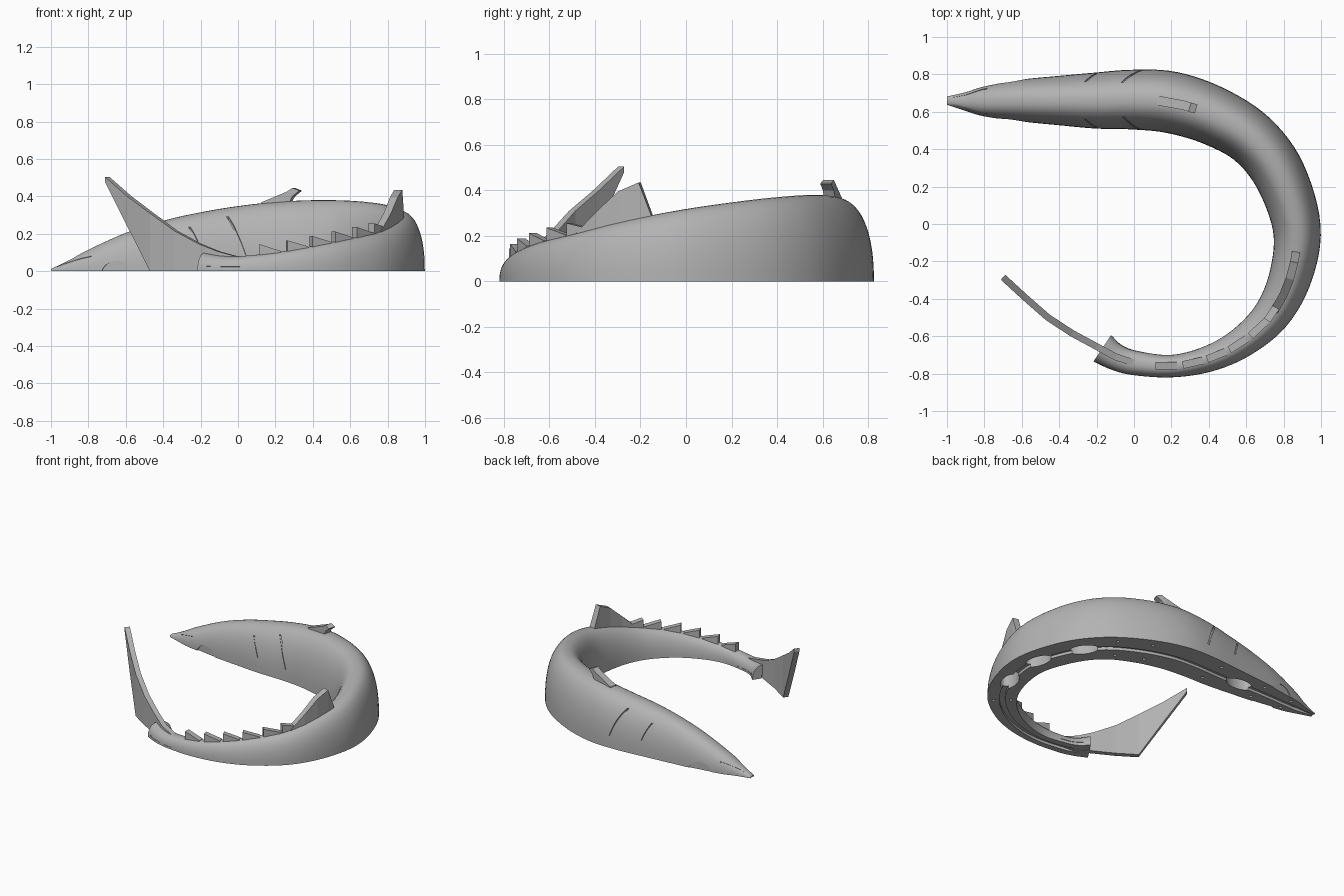
import bpy, bmesh
from math import sin, cos, pi, atan2
from mathutils import Vector, Matrix

if "Cube" in bpy.data.objects:
    bpy.data.objects.remove(bpy.data.objects["Cube"], do_unlink=True)

grey = bpy.data.materials.new("plain grey")
grey.use_nodes = True
grey.diffuse_color = (0.45, 0.45, 0.45, 1)
grey.node_tree.nodes["Principled BSDF"].inputs["Base Color"].default_value = grey.diffuse_color

# Body stations from snout to tail: x, y, half width, height
STATIONS = [Vector(s) for s in (
    (-1, .66, .022, .012), (-.9, .655, .05, .06), (-.8, .655, .08, .115),
    (-.6, .66, .112, .205), (-.4, .66, .132, .27), (-.2, .66, .15, .315),
    (0, .665, .16, .348), (.2, .65, .165, .37), (.42, .58, .158, .38),
    (.63, .455, .147, .375), (.78, .26, .14, .355), (.87, -.02, .128, .315),
    (.84, -.27, .115, .265), (.74, -.48, .1, .21), (.58, -.63, .083, .172),
    (.4, -.72, .07, .135), (.2, -.76, .06, .1), (0, -.742, .066, .08),
    (-.1, -.71, .072, .085), (-.17, -.665, .085, .1))]
LAST = len(STATIONS) - 1


def station(t):
    """Smooth interpolation along the stations."""
    t = max(0, min(LAST, t))
    i = min(int(t), LAST - 1)
    f = t - i
    p = [STATIONS[max(0, min(LAST, k))] for k in range(i - 1, i + 3)]
    m1, m2 = (p[2] - p[0]) / 2, (p[3] - p[1]) / 2
    return (p[1] * (2*f**3 - 3*f**2 + 1) + m1 * (f**3 - 2*f**2 + f)
            + p[2] * (3*f**2 - 2*f**3) + m2 * (f**3 - f**2))


def frame(t):
    """Centre, tangent and sideways direction at t."""
    s = station(t)
    d = station(t + .05) - station(t - .05)
    d = Vector((d.x, d.y, 0)).normalized()
    return Vector((s.x, s.y, 0)), d, Vector((-d.y, d.x, 0)), s.z, s.w


def skin(t, a, side=1, scale=1):
    """Point on the rounded back at angle a above the flat base."""
    c, d, n, w, h = frame(t)
    u = abs(cos(a)) ** .87 * (1 if cos(a) >= 0 else -1)
    v = max(0, sin(a)) ** .87
    return c + (n * w * u * side + Vector((0, 0, h * v))) * scale


def loft(name, rings, collection=None):
    """Closed solid through rings of equal point count."""
    bm = bmesh.new()
    rows = [[bm.verts.new(p) for p in ring] for ring in rings]
    n = len(rows[0])
    for r, q in zip(rows, rows[1:]):
        for i in range(n):
            bm.faces.new((r[i], r[(i + 1) % n], q[(i + 1) % n], q[i]))
    bm.faces.new(rows[0])
    bm.faces.new(rows[-1])
    return finish(name, bm, collection)


def finish(name, bm, collection=None):
    bmesh.ops.recalc_face_normals(bm, faces=bm.faces)
    mesh = bpy.data.meshes.new(name)
    bm.to_mesh(mesh)
    bm.free()
    mesh.materials.append(grey)
    ob = bpy.data.objects.new(name, mesh)
    (collection or bpy.context.scene.collection).objects.link(ob)
    ob.hide_render = collection is not None
    return ob


def plate(name, points, half):
    """Thin upright fin through (x, y, low z, high z) points."""
    rings = []
    for i, (x, y, lo, hi) in enumerate(points):
        a, b = points[max(0, i - 1)], points[min(len(points) - 1, i + 1)]
        n = Vector((a[1] - b[1], b[0] - a[0], 0)).normalized() * half
        p = Vector((x, y, 0))
        rings.append([p + n * k + Vector((0, 0, z))
                      for k, z in ((-1, lo), (1, lo), (1, hi), (-1, hi))])
    return loft(name, rings)


def back_fin(name, points, half):
    """Fin following the body: (t, low z, high z)."""
    return plate(name, [(*station(t).xy, lo, hi) for t, lo, hi in points], half)


# Body with a flat base and a shallow centre channel
rings = []
for k in range(LAST * 6 + 1):
    t = k / 6
    c, d, n, w, h = frame(t)
    ring = [skin(t, pi * j / 28) for j in range(29)]
    g, depth = min(.02, w * .3), min(.02, h * .3)
    ring += [c + n * u + Vector((0, 0, z))
             for u, z in ((-g, 0), (-g, depth), (g, depth), (g, 0))]
    rings.append(ring)
body = loft("fish_body", rings)

cutters = bpy.data.collections.new("cutters")
bpy.context.scene.collection.children.link(cutters)


def groove(name, start, end, dt, da):
    """Shallow cut in both flanks from (t, angle) to (t, angle)."""
    for side in (1, -1):
        rows = []
        for k in range(13):
            f = k / 12
            t = start[0] + (end[0] - start[0]) * f
            a = start[1] + (end[1] - start[1]) * f
            rows.append([skin(t - dt, a - da, side, .96), skin(t + dt, a + da, side, .96),
                         skin(t + dt, a + da, side, 1.06), skin(t - dt, a - da, side, 1.06)])
        loft(name, rows, cutters)


def pocket(name, matrix):
    bm = bmesh.new()
    bmesh.ops.create_cone(bm, cap_ends=True, segments=32, radius1=1, radius2=1,
                          depth=2, matrix=matrix)
    finish(name, bm, cutters)


# Gill slits, mouth lines and tail keel slots
groove("gill_cut", (6.2, .2), (5.7, 1.0), .03, 0)
groove("front_gill_cut", (5.0, .3), (4.7, .85), .025, 0)
groove("mouth_cut", (.4, 1.0), (2.1, .62), 0, .05)
groove("keel_cut", (16.7, .2), (18.5, .2), 0, .06)

# Eye recesses
for side in (1, -1):
    pocket("eye_cut", Matrix.Translation((-.65, .66 + side * .12, -.03))
           @ Matrix.Rotation(side * .16, 4, 'Z') @ Matrix.Rotation(pi / 2, 4, 'X')
           @ Matrix.Diagonal((.087, .087, .022, 1)))


# Oval pockets and small pin holes in the base
def base_pocket(name, t, offset, length, width, depth):
    c, d, n, w, h = frame(t)
    pocket(name, Matrix.Translation(c + n * offset) @ Matrix.Rotation(atan2(d.y, d.x), 4, 'Z')
           @ Matrix.Diagonal((length, width, depth, 1)))


for t in (4.2, 9.6, 10.8, 12.1):
    base_pocket("oval_cut", t, 0, .1, .055, .15)
for t in (2.2, 3.4, 5.4, 7.8, 8.7, 13.2):
    for side in (1, -1):
        base_pocket("pin_cut", t, side * station(t).z * .6, .011, .011, .03)

# Carve the body, then remove the cutters
solid = body.data.copy()
mod = body.modifiers.new("carve", 'BOOLEAN')
mod.operation = 'DIFFERENCE'
mod.solver = 'EXACT'
mod.operand_type = 'COLLECTION'
mod.collection = cutters
bpy.context.view_layer.update()
carved = bpy.data.meshes.new_from_object(
    body.evaluated_get(bpy.context.evaluated_depsgraph_get()))
body.modifiers.clear()
body.data = carved if len(carved.polygons) > len(solid.polygons) / 2 else solid
for ob in list(cutters.objects):
    bpy.data.objects.remove(ob, do_unlink=True)
bpy.data.collections.remove(cutters)
body.data.materials.clear()
body.data.materials.append(grey)
for p in body.data.polygons:
    p.material_index = 0

# Back fins
back_fin("first_back_fin", [(6.65, .34, .368), (7.3, .34, .425),
                            (7.45, .40, .445), (7.6, .428, .432)], .025)
back_fin("second_back_fin", [(11.5, .25, .29), (11.72, .25, .435), (12.1, .22, .395),
                             (12.5, .19, .31), (12.95, .17, .215)], .022)

# Row of small finlets towards the tail
for i, t in enumerate((16.4, 15.7, 15.05, 14.4, 13.75, 13.2)):
    h, front = station(t).w, station(t - .55).w
    back_fin(f"finlet_{i + 1}", [(t, h - .03, h + .055), (t - .55, front - .03, front + .003)], .02)

# Tall tail fin
plate("tail_fin", [(0, -.742, .02, .078), (-.1, -.71, 0, .105), (-.2, -.655, 0, .145),
                   (-.33, -.585, 0, .215), (-.46, -.5, 0, .31),
                   (-.58, -.395, .24, .4), (-.7, -.285, .48, .505)], .018)

# Smooth the body, keeping its edges crisp
bpy.ops.object.select_all(action='DESELECT')
body.select_set(True)
bpy.context.view_layer.objects.active = body
bpy.ops.object.shade_smooth_by_angle()
